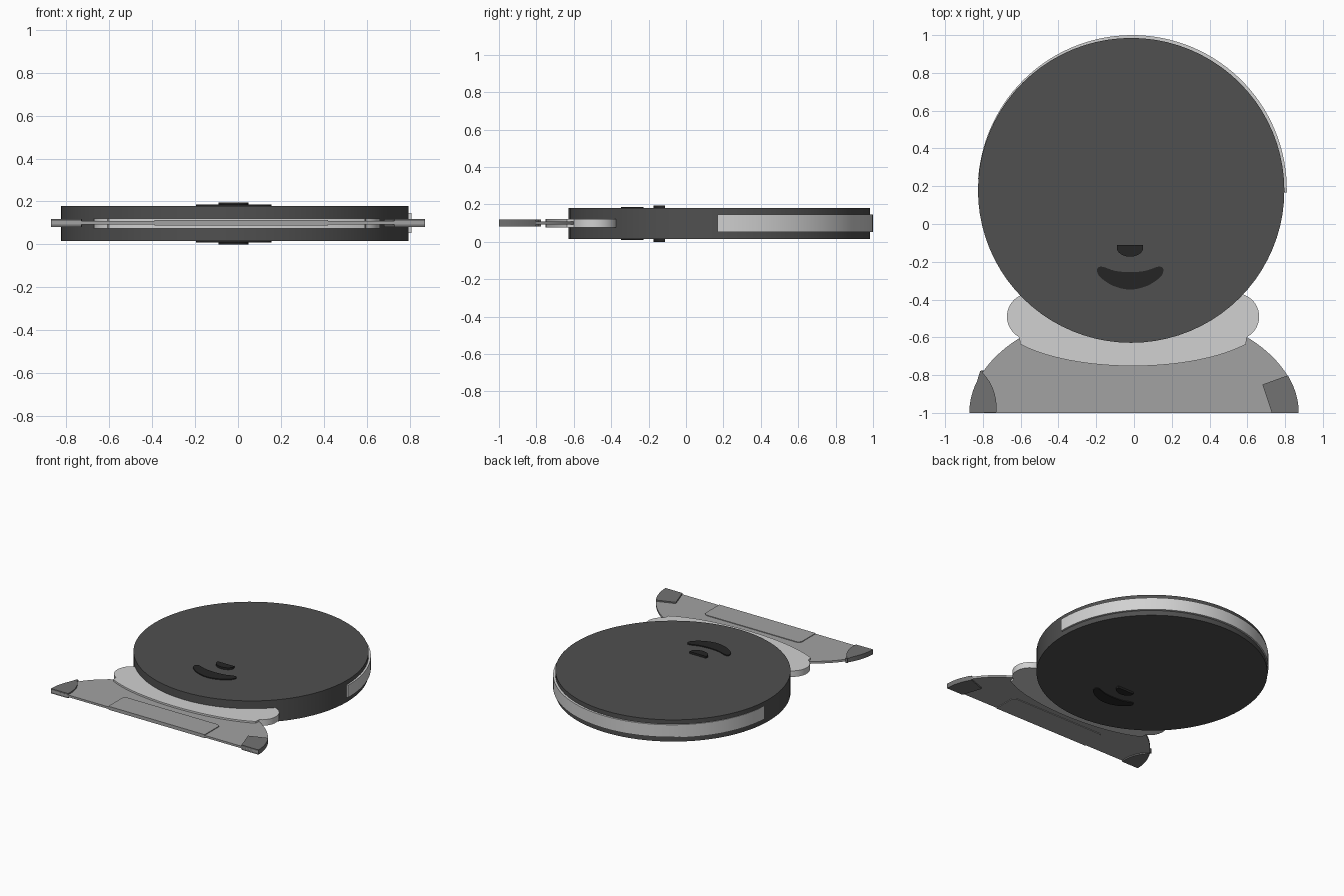
import bpy, bmesh
from math import sin, cos, radians
from mathutils import Vector

cube = bpy.data.objects.get("Cube")
if cube:
    bpy.data.objects.remove(cube, do_unlink=True)


def material(name, value):
    mat = bpy.data.materials.new(name)
    mat.use_nodes = True
    colour = (value, value, value, 1)
    mat.diffuse_color = colour
    mat.node_tree.nodes["Principled BSDF"].inputs["Base Color"].default_value = colour
    return mat


charcoal = material("charcoal", 0.08)
black = material("black", 0.018)
mid_grey = material("mid grey", 0.36)
slate = material("slate grey", 0.17)
pale_grey = material("pale grey", 0.64)


def arc(cx, cy, rx, ry, start, end, steps):
    """Points along an elliptical arc, angles in degrees."""
    angles = [radians(start + (end - start) * i / steps) for i in range(steps + 1)]
    return [(cx + rx * cos(a), cy + ry * sin(a)) for a in angles]


def smooth_loop(points, steps=6):
    """Closed rounded outline passing through the points."""
    pts = [Vector(p) for p in points]
    n = len(pts)
    out = []
    for i in range(n):
        a, b, c, d = (pts[(i + k) % n] for k in (-1, 0, 1, 2))
        for s in range(steps):
            t = s / steps
            out.append(0.5 * (2 * b + (c - a) * t + (2 * a - 5 * b + 4 * c - d) * t ** 2
                              + (3 * b - a - 3 * c + d) * t ** 3))
    return out


def plate(name, outline, z0, z1, mat):
    """Extrude a flat outline from z0 up to z1."""
    bm = bmesh.new()
    face = bm.faces.new([bm.verts.new((p[0], p[1], z0)) for p in outline])
    top = bmesh.ops.extrude_face_region(bm, geom=[face])["geom"]
    verts = [v for v in top if isinstance(v, bmesh.types.BMVert)]
    bmesh.ops.translate(bm, verts=verts, vec=(0, 0, z1 - z0))
    bmesh.ops.recalc_face_normals(bm, faces=bm.faces)
    mesh = bpy.data.meshes.new(name)
    bm.to_mesh(mesh)
    bm.free()
    mesh.materials.append(mat)
    obj = bpy.data.objects.new(name, mesh)
    bpy.context.collection.objects.link(obj)
    bpy.ops.object.select_all(action="DESELECT")
    obj.select_set(True)
    bpy.context.view_layer.objects.active = obj
    bpy.ops.object.shade_smooth_by_angle(angle=radians(30))
    return obj


# Head disc and the light band around its back half
plate("head_disc", arc(-0.015, 0.178, 0.811, 0.807, 0, 360, 80)[:-1], 0.015, 0.18, charcoal)
plate("head_band", arc(-0.009, 0.182, 0.818, 0.818, -1, 176, 60), 0.053, 0.147, pale_grey)

# Nose and mouth pass through the disc and show on both sides
nose = [(-0.09, -0.112), (0.047, -0.112)] + arc(-0.021, -0.125, 0.07, 0.048, 0, -180, 16)
plate("nose", nose, 0, 0.195, black)
mouth_half = [(0, -0.255), (0.08, -0.248), (0.15, -0.226), (0.175, -0.24),
              (0.16, -0.28), (0.09, -0.327), (0, -0.347)]
mouth = mouth_half + [(-x, y) for x, y in mouth_half[-2:0:-1]]
plate("mouth", smooth_loop([(x - 0.02, y) for x, y in mouth]), 0.009, 0.187, black)

# Collar: shallow curve below with round ends
collar = (arc(-0.005, -0.49, 0.72, 0.262, -146, -34, 32)
          + arc(0.54, -0.49, 0.123, 0.123, -62, 90, 14)
          + arc(-0.55, -0.49, 0.123, 0.123, 90, 242, 14))
plate("collar", collar, 0.075, 0.121, pale_grey)

# Shoulders: half ellipse, with a slightly thicker front panel
shoulders = arc(0, -1, 0.87, 0.552, 0, 180, 64)
plate("shoulders", shoulders, 0.092, 0.108, mid_grey)
panel = [(-0.39, -1), (0.42, -1), (0.42, -0.83), (0.4, -0.81), (-0.37, -0.81), (-0.39, -0.83)]
plate("front_panel", panel, 0.087, 0.113, mid_grey)

# Shoulder patches: squared on the left, rounded on the right
left_patch = arc(0, -1, 0.872, 0.554, 0, 21, 10) + [(0.68, -0.85), (0.73, -1)]
right_patch = (arc(0, -1, 0.872, 0.554, 180, 156, 10)
               + arc(-0.93, -0.97, 0.202, 0.235, 55, -7, 10))
plate("left_shoulder_patch", left_patch, 0.082, 0.118, slate)
plate("right_shoulder_patch", right_patch, 0.082, 0.118, slate)
